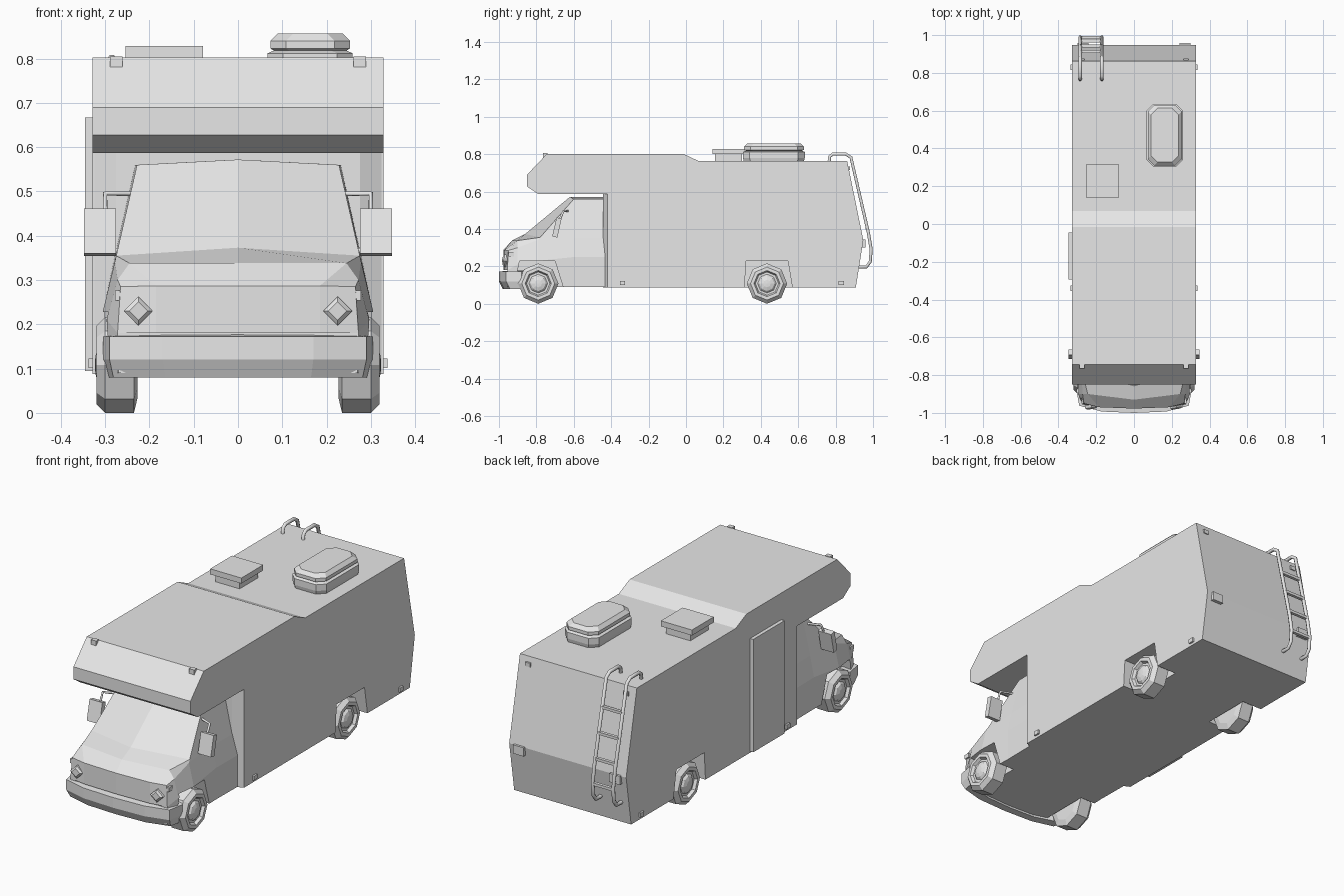
import bpy, bmesh, math
from mathutils import Matrix, Vector

if "Cube" in bpy.data.objects:
    bpy.data.objects.remove(bpy.data.objects["Cube"])

grey = bpy.data.materials.new("light_grey")
grey.diffuse_color = (0.8, 0.8, 0.8, 1)
grey.use_nodes = True
grey.node_tree.nodes["Principled BSDF"].inputs["Base Color"].default_value = grey.diffuse_color


def loft(name, rings):
    """Closed solid through a series of rings with equal point counts."""
    bm = bmesh.new()
    vs = [[bm.verts.new(p) for p in r] for r in rings]
    n = len(rings[0])
    for a, b in zip(vs, vs[1:]):
        for i in range(n):
            j = (i + 1) % n
            bm.faces.new((a[i], a[j], b[j], b[i]))
    bm.faces.new(vs[0])
    bm.faces.new(vs[-1])
    bmesh.ops.remove_doubles(bm, verts=bm.verts, dist=0.0005)
    bmesh.ops.recalc_face_normals(bm, faces=bm.faces)
    me = bpy.data.meshes.new(name)
    bm.to_mesh(me)
    bm.free()
    me.materials.append(grey)
    ob = bpy.data.objects.new(name, me)
    bpy.context.collection.objects.link(ob)
    return ob


def prism(name, profile, x0, x1):
    """Extrude a (y, z) profile along x."""
    return loft(name, [[(x, y, z) for y, z in profile] for x in (x0, x1)])


def box(name, c, size, tilt=0):
    rot = Matrix.Rotation(tilt, 3, 'X')
    sx, sy, sz = (v / 2 for v in size)
    rings = [[Vector(c) + rot @ Vector((x, y, z)) for x, y in
              ((-sx, -sy), (sx, -sy), (sx, sy), (-sx, sy))] for z in (-sz, sz)]
    return loft(name, rings)


def tube(name, pts, r):
    cu = bpy.data.curves.new(name, 'CURVE')
    cu.dimensions = '3D'
    cu.bevel_depth = r
    cu.bevel_resolution = 1
    cu.use_fill_caps = True
    sp = cu.splines.new('POLY')
    sp.points.add(len(pts) - 1)
    for p, co in zip(sp.points, pts):
        p.co = (*co, 1)
    cu.materials.append(grey)
    ob = bpy.data.objects.new(name, cu)
    bpy.context.collection.objects.link(ob)
    bpy.ops.object.select_all(action='DESELECT')
    ob.select_set(True)
    bpy.context.view_layer.objects.active = ob
    bpy.ops.object.convert(target='MESH')
    return ob


def cut_arches(ob, profile):
    """Cut a wheel pocket into both sides, then drop the cutters."""
    for s in (1, -1):
        cutter = prism("arch_cutter", profile, s * 0.215, s * 0.45)
        cutter.hide_render = True
        m = ob.modifiers.new("arch", 'BOOLEAN')
        m.operation = 'DIFFERENCE'
        m.solver = 'EXACT'
        m.object = cutter
        bpy.context.view_layer.objects.active = ob
        bpy.ops.object.modifier_apply(modifier=m.name)
        bpy.data.objects.remove(cutter)


# Living body with the bed over the cab
W = 0.328
body = prism("camper_body", [
    (-0.42, 0.088), (-0.42, 0.587), (-0.79, 0.587), (-0.85, 0.627), (-0.85, 0.69),
    (-0.743, 0.802), (-0.016, 0.802), (0.07, 0.762), (0.862, 0.762),
    (0.948, 0.34), (0.908, 0.088)], -W, W)
cut_arches(body, [(0.31, 0.05), (0.322, 0.228), (0.545, 0.228), (0.575, 0.05)])

# Angled wall joining cab and body
loft("cab_surround", [[(-W, -0.418, z), (W, -0.418, z), (0.276, -0.444, z), (-0.276, -0.444, z)]
                      for z in (0.088, 0.587)])

# Cab: half sections from sill, fender, belt, top edge to centre
sections = [
    [(.27, -.955, .09), (.272, -.955, .18), (.272, -.955, .18), (.185, -.97, .18), (0, -.975, .18)],
    [(.27, -.955, .09), (.272, -.955, .18), (.265, -.95, .285), (.185, -.97, .287), (0, -.977, .287)],
    [(.29, -.90, .09), (.296, -.90, .21), (.272, -.90, .30), (.245, -.90, .338), (0, -.93, .338)],
    [(.303, -.79, .09), (.305, -.79, .23), (.278, -.79, .342), (.275, -.78, .355), (0, -.86, .373)],
    [(.298, -.60, .09), (.298, -.60, .25), (.276, -.60, .355), (.228, -.60, .56), (0, -.62, .572)],
    [(.30, -.43, .09), (.30, -.43, .25), (.278, -.43, .355), (.232, -.43, .56), (0, -.43, .572)],
]
cab = loft("cab", [h + [(-x, y, z) for x, y, z in reversed(h[:-1])] for h in sections])
cut_arches(cab, [(-0.925, 0.05), (-0.89, 0.228), (-0.70, 0.228), (-0.645, 0.05)])

# Front bumper wrapping round the corners
plan = [(.305, -.88), (.29, -.962), (.17, -.993), (0, -1.0)]
plan += [(-x, y) for x, y in reversed(plan[:-1])]
loft("front_bumper", [[(x, y, .172), (x, y, .12), (x * .97, y + .02, .08),
                       (x * .85, y + .06, .08), (x * .85, y + .06, .178)] for x, y in plan])


# Wheels: turned profile (x, radius), eight sided
def wheel(name, s, yc):
    prof = [(.227, .075), (.235, .108), (.30, .108), (.32, .088), (.32, .07),
            (.306, .062), (.306, .05), (.316, .04), (.322, .02), (.323, .004)]
    loft(name, [[(s * x, yc + r * math.sin(k * math.pi / 4), .108 + r * math.cos(k * math.pi / 4))
                 for k in range(8)] for x, r in prof])


# Parts that repeat on both sides
for s, side in ((1, "right"), (-1, "left")):
    wheel("front_wheel_" + side, s, -0.79)
    wheel("rear_wheel_" + side, s, 0.433)

    # Diamond headlight
    loft("headlight_" + side, [
        [(s * .225 + dx * r, y + s * dx * .16 * r * s * s * s, .23 + dz * r)
         for dx, dz in ((1, 0), (0, 1), (-1, 0), (0, -1))]
        for r, y in ((.033, -.955), (.033, -.972), (.021, -.98))])
    box("turn_light_" + side, (s * .27, -.935, .265), (.016, .03, .022))

    # Wing mirror and its bracket
    box("mirror_" + side, (s * .312, -.69, .408), (.072, .028, .104), -0.22)
    tube("mirror_bracket_" + side, [(s * .235, -.63, .495), (s * .30, -.655, .495),
                                    (s * .30, -.68, .44)], .006)
    tube("mirror_strut_" + side, [(s * .262, -.69, .365), (s * .30, -.70, .372)], .006)

    # Marker and tail lights
    box("front_marker_" + side, (s * .275, -.752, .793), (.028, .024, .024))
    box("rear_marker_" + side, (s * .275, .871, .725), (.028, .012, .02))
    box("side_marker_front_" + side, (s * .33, -.34, .112), (.014, .028, .022))
    box("side_marker_rear_" + side, (s * .33, .83, .112), (.014, .028, .022))
    box("tail_light_" + side, (s * .27, .944, .322), (.06, .03, .044))

# Entry door on the left side
box("side_door", (-.335, -.17, .381), (.022, .25, .572))

# Roof hatch: stem and lid
box("hatch_base", (-.167, .228, .78), (.135, .145, .05))
box("hatch_lid", (-.167, .228, .814), (.175, .175, .028))


# Roof air conditioner with cut corners
def octagon(z, hx, hy, c=.035):
    q = [(hx, hy - c), (hx - c, hy), (c - hx, hy), (-hx, hy - c),
         (-hx, c - hy), (c - hx, -hy), (hx - c, -hy), (hx, c - hy)]
    return [(.163 + x, .47 + y, z) for x, y in q]


loft("air_conditioner", [octagon(*r) for r in (
    (.75, .089, .158), (.78, .096, .165), (.812, .096, .165), (.818, .082, .15),
    (.823, .09, .16), (.84, .09, .16), (.857, .073, .143))])

# Rear ladder
for x, side in ((-.285, "left"), (-.17, "right")):
    tube("ladder_rail_" + side, [
        (x, .765, .755), (x, .768, .787), (x, .785, .80), (x, .855, .80), (x, .882, .782),
        (x, .975, .38), (x, .99, .29), (x, .985, .225), (x, .965, .197), (x, .925, .197)], .0095)
for i, (y, z) in enumerate(((.914, .645), (.942, .525), (.969, .405), (.988, .285))):
    box("ladder_rung_%d" % (i + 1), (-.2275, y, z), (.115, .016, .014))
